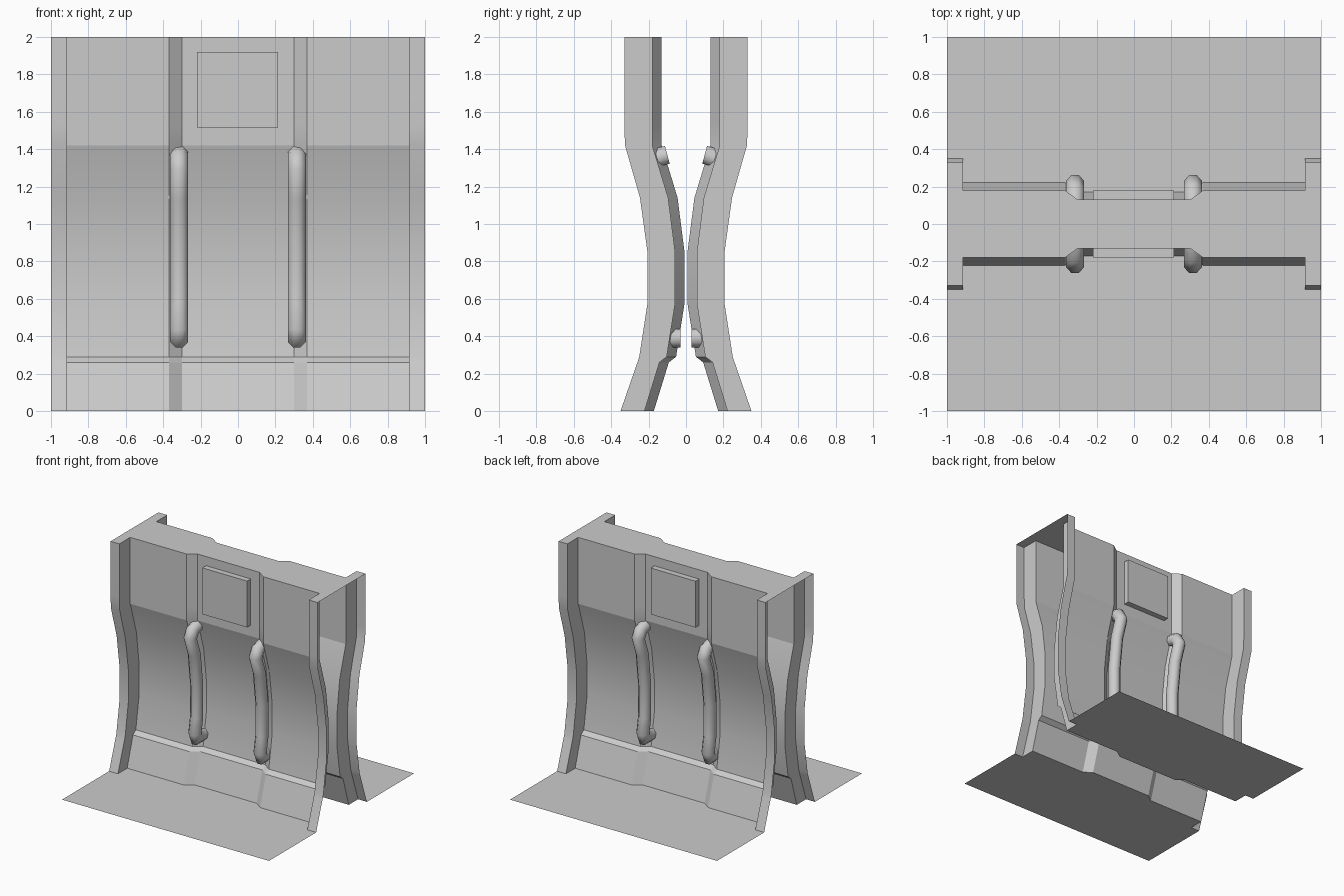
import bpy, bmesh, math
from mathutils import Vector

if "Cube" in bpy.data.objects:
    bpy.data.objects.remove(bpy.data.objects["Cube"])


def make(name, verts, faces, mirror=(False, True, False), smooth=None):
    me = bpy.data.meshes.new(name)
    me.from_pydata(verts, [], faces)
    ob = bpy.data.objects.new(name, me)
    bpy.context.collection.objects.link(ob)
    if smooth:
        bpy.ops.object.select_all(action='DESELECT')
        ob.select_set(True)
        bpy.context.view_layer.objects.active = ob
        bpy.ops.object.shade_smooth_by_angle(angle=math.radians(smooth))
    if any(mirror):
        m = ob.modifiers.new("mirror", 'MIRROR')
        m.use_axis = mirror
        m.use_mirror_merge = False
    return ob


# wall side profiles per height: z, pillar y, panel y, recessed centre y
ROWS = [(2.0, -.33, -.18, -.13), (1.53, -.33, -.18, -.13),
        (1.42, -.326, -.18, -.13), (1.14, -.246, -.095, -.045),
        (.85, -.206, -.058, -.008), (.575, -.206, -.058, -.008),
        (.29, -.25, -.103, -.053), (.26, -.26, -.142, -.092),
        (0, -.35, -.222, -.172)]
# plan outline: x position and which profile it follows (1 pillar, 2 panel, 3 centre)
half = [(-1, 1), (-.915, 1), (-.915, 2), (-.37, 2), (-.30, 3)]
COLS = half + [(-x, k) for x, k in reversed(half)]
n = len(COLS)

# shaped wall sheets, front and back
verts = [(x, r[k], r[0]) for r in ROWS for x, k in COLS]
faces = [(r * n + c, (r + 1) * n + c, (r + 1) * n + c + 1, r * n + c + 1)
         for r in range(len(ROWS) - 1) for c in range(n - 1)]
make("wall_panel", verts, faces, smooth=15)

# top cap bridging both walls
top = [(x, ROWS[0][k], 2) for x, k in COLS]
top += [(x, -y, z) for x, y, z in reversed(top)]
make("top_cap", top, [range(len(top))], mirror=(False,) * 3)

# floor plates reaching the wall base
floor = [(-1, -1, 0), (1, -1, 0)] + [(x, ROWS[-1][k], 0) for x, k in reversed(COLS)]
make("floor_plate", floor, [range(len(floor))])

# raised rectangular pads
x0, x1, y0, y1, z0, z1 = -.218, .214, -.18, -.13, 1.515, 1.92
v = [(x, y, z) for x in (x0, x1) for y in (y0, y1) for z in (z0, z1)]
make("raised_pad", v, [(0, 4, 5, 1), (4, 6, 7, 5), (2, 0, 1, 3), (1, 5, 7, 3), (0, 2, 6, 4)])

# eight-sided pipes following the wall, ends bent into it
path = [Vector((.315, y, z)) for y, z in
        [(-.10, 1.37), (-.175, 1.35), (-.208, 1.29), (-.155, 1.14), (-.12, .85),
         (-.12, .575), (-.145, .44), (-.125, .39), (-.03, .39)]]
pv, pf, S, R = [], [], 8, .053
for i, p in enumerate(path):
    d_in = (p - path[max(i - 1, 0)]).normalized()
    d_out = (path[min(i + 1, len(path) - 1)] - p).normalized()
    t = (d_in + d_out).normalized()
    side = Vector((1, 0, 0))
    out = side.cross(t)
    stretch = 1 / max(.7, t.dot(d_out if d_out.length else d_in))
    for s in range(S):
        a = 2 * math.pi * (s + .5) / S
        pv.append(p + side * R * math.cos(a) + out * R * stretch * math.sin(a))
for i in range(len(path) - 1):
    for s in range(S):
        a, b = i * S + s, i * S + (s + 1) % S
        pf.append((a, b, b + S, a + S))
pf += [tuple(reversed(range(S))), tuple(range(len(pv) - S, len(pv)))]
make("wall_pipe", pv, pf, mirror=(True, True, False), smooth=50)
